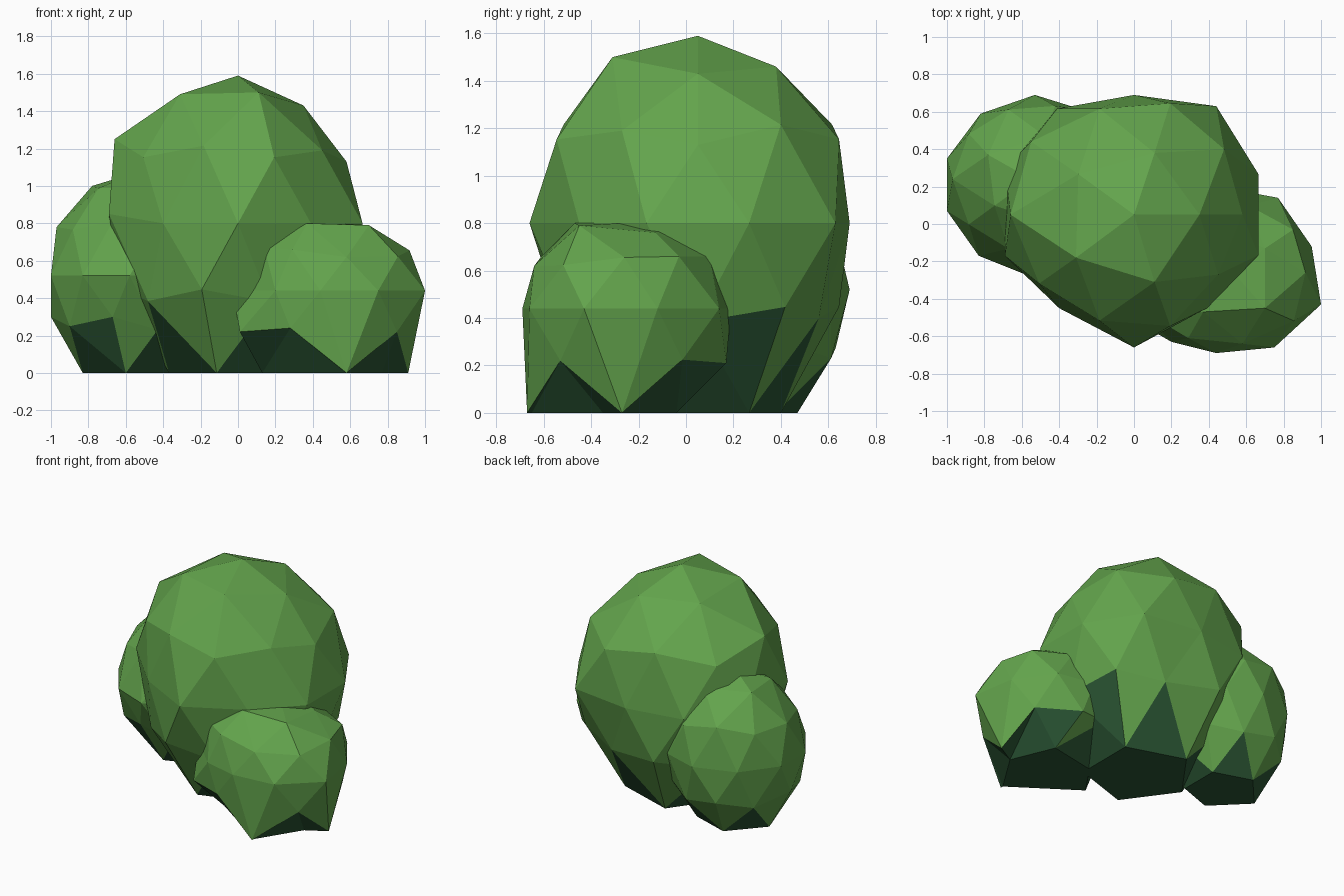
import bpy
import bmesh
from math import atan2, degrees, radians
from mathutils import Matrix, Vector

cube = bpy.data.objects.get("Cube")
if cube:
    bpy.data.objects.remove(cube, do_unlink=True)


def make_material(name, rgb):
    mat = bpy.data.materials.new(name)
    mat.use_nodes = True
    color = (*rgb, 1.0)
    mat.diffuse_color = color
    bsdf = mat.node_tree.nodes["Principled BSDF"]
    bsdf.inputs["Base Color"].default_value = color
    bsdf.inputs["Roughness"].default_value = 0.9
    return mat


leaf = make_material("leaf_green", (0.125, 0.372, 0.073))
shade = make_material("deep_green", (0.024, 0.093, 0.035))


def drag(verts, points):
    """Move the vertex nearest to each point onto it."""
    for point in points:
        target = Vector(point)
        min(verts, key=lambda v: (v.co - target).length).co = target


def bush(name, center, radius, height, turn=0, moves=(), feet=(), dark_angles=()):
    """Low-poly clump with a flat base, shaped by dragged corners."""
    center = Vector(center)
    bm = bmesh.new()
    bmesh.ops.create_icosphere(bm, subdivisions=2, radius=1.0)
    bmesh.ops.rotate(bm, verts=bm.verts, cent=(0, 0, 0),
                     matrix=Matrix.Rotation(radians(turn), 3, "Z"))
    lowest = [v for v in bm.verts if v.co.z < -0.7]
    upper = [v for v in bm.verts if v.co.z > -0.7]
    for v in bm.verts:
        v.co = center + Vector((v.co.x * radius, v.co.y * radius, v.co.z * height))

    # Flat base and hand-shaped corners
    for v in lowest:
        v.co.z = 0
    drag(upper, moves)
    drag(lowest, [(x, y, 0) for x, y in feet])

    # Dark underside: faces standing on the ground, plus a few leaning ones
    bm.normal_update()
    for f in bm.faces:
        grounded = sum(v.co.z < 0.01 for v in f.verts)
        mid = f.calc_center_median() - center
        angle = degrees(atan2(mid.y, mid.x))
        leaning = grounded == 1 and any(
            abs((angle - a + 180) % 360 - 180) < 9 for a in dark_angles)
        f.material_index = int(grounded >= 2 or (leaning and mid.z < -0.25))

    mesh = bpy.data.meshes.new(name)
    bm.to_mesh(mesh)
    bm.free()
    mesh.materials.append(leaf)
    mesh.materials.append(shade)
    obj = bpy.data.objects.new(name, mesh)
    bpy.context.collection.objects.link(obj)


# Tall central clump
bush("main_bush", (0, 0.05, 0.8), 0.7, 0.79,
     moves=[(-0.66, 0.05, 1.25), (0, 0.69, 0.8), (0, -0.66, 0.8),
            (-0.69, -0.17, 0.85), (-0.31, -0.18, 1.49), (0.11, -0.31, 1.5),
            (0.39, -0.45, 0.8), (-0.4, -0.45, 0.8), (0.35, 0.05, 1.43),
            (0.58, 0.05, 1.13), (0.44, 0.63, 0.8), (-0.69, 0.3, 0.8),
            (-0.55, 0.44, 1.15), (0.17, -0.48, 0.38), (0.48, -0.27, 0.45),
            (0.2, 0.56, 0.4), (0.11, 0.38, 1.46), (0.45, -0.27, 1.19)],
     dark_angles=[21])

# Rear clump
bush("back_bush", (-0.55, 0.24, 0.52), 0.46, 0.55,
     moves=[(-0.53, 0.69, 0.52), (-0.97, 0.24, 0.78), (-1, 0.24, 0.3),
            (-0.78, 0.37, 1), (-0.58, -0.27, 0.52), (-0.83, -0.17, 0.52),
            (-1, 0.07, 0.52), (-1, 0.35, 0.52), (-0.82, 0.59, 0.52),
            (-0.9, -0.01, 0.25), (-0.67, -0.15, 0.3)],
     feet=[(-0.83, 0.24), (-0.6, 0.01)],
     dark_angles=[238])

# Low front clump, with two corners reaching the ground
bush("front_bush", (0.5, -0.26, 0.44), 0.49, 0.41, turn=180,
     moves=[(0.91, -0.27, 0), (0.58, -0.67, 0), (0.54, -0.27, 0.8),
            (0.44, -0.69, 0.44), (1, -0.43, 0.44), (0.75, -0.66, 0.44),
            (0.95, -0.12, 0.44), (0.77, 0.14, 0.44), (0.5, 0.19, 0.44),
            (0.2, -0.63, 0.44), (-0.03, -0.4, 0.44), (0.01, -0.52, 0.22),
            (0.29, -0.61, 0.66), (0.58, -0.64, 0.62), (0.7, -0.13, 0.76),
            (0.28, -0.64, 0.24), (0.58, 0.17, 0.21), (0.85, -0.53, 0.22),
            (0.61, 0.1, 0.66), (0.85, -0.03, 0.66), (0.7, -0.45, 0.79),
            (0.37, -0.47, 0.8), (0.14, -0.52, 0.67)],
     feet=[(0.31, -0.5), (0.58, -0.65), (0.77, -0.35), (0.64, -0.04),
           (0.13, -0.34)],
     dark_angles=[57, 222])
